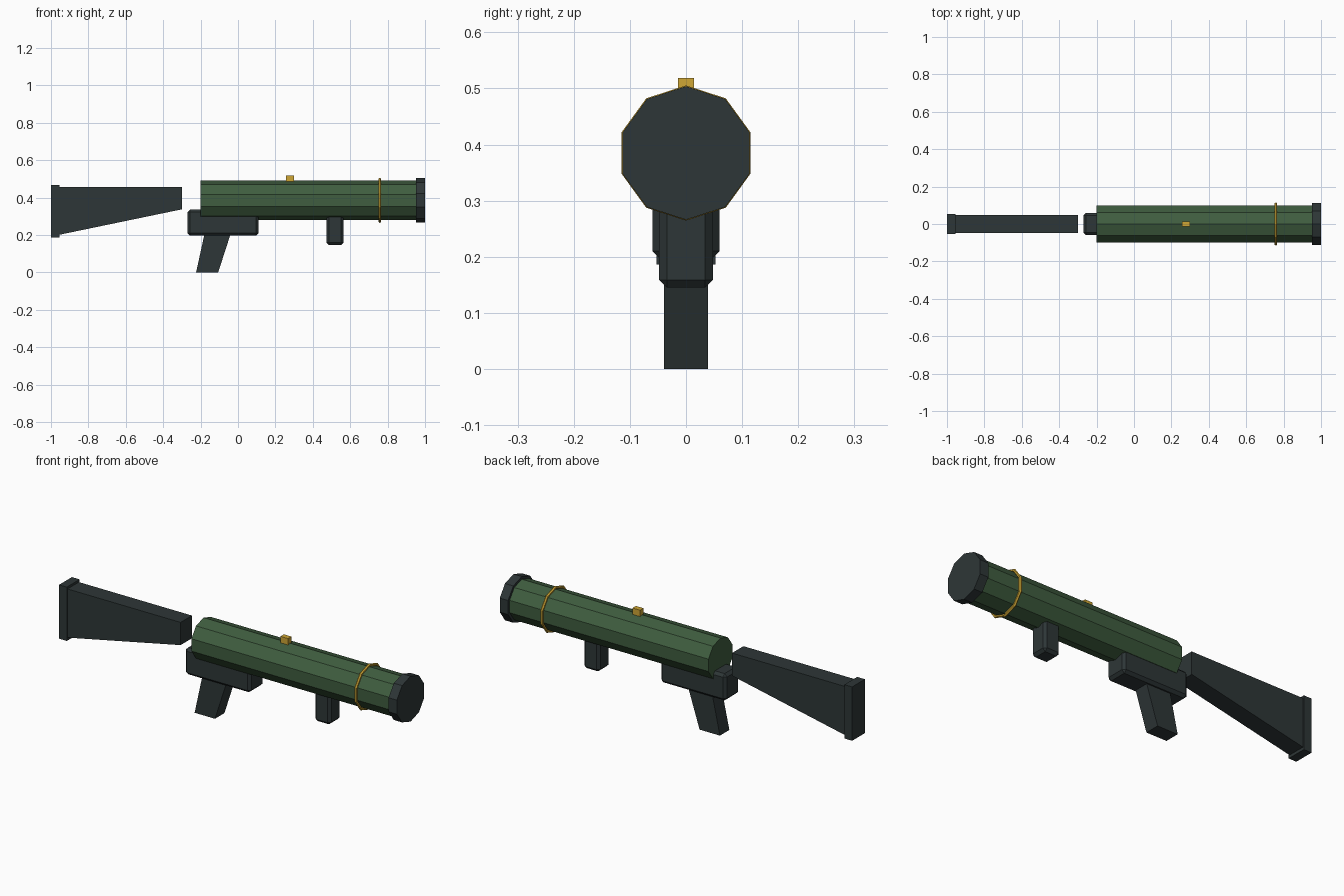
import bpy, bmesh, math
from mathutils import Matrix, Vector

cube = bpy.data.objects.get("Cube")
if cube:
    bpy.data.objects.remove(cube, do_unlink=True)


def material(name, rgb):
    m = bpy.data.materials.new(name)
    m.use_nodes = True
    m.diffuse_color = (*rgb, 1)
    m.node_tree.nodes["Principled BSDF"].inputs["Base Color"].default_value = (*rgb, 1)
    return m


GREEN = material("olive green", (0.05, 0.11, 0.05))
DARK = material("dark slate", (0.027, 0.037, 0.038))
GOLD = material("gold", (0.62, 0.38, 0.035))
AXIS_Z = 0.385  # height of the barrel axis


def finish(name, bm, mat):
    bmesh.ops.recalc_face_normals(bm, faces=bm.faces)
    mesh = bpy.data.meshes.new(name)
    bm.to_mesh(mesh)
    bm.free()
    mesh.materials.append(mat)
    ob = bpy.data.objects.new(name, mesh)
    bpy.context.collection.objects.link(ob)
    return ob


def prism(name, outline, half_width, mat, bevel=0):
    """Extrude an x-z outline symmetrically across y."""
    bm = bmesh.new()
    face = bm.faces.new([bm.verts.new((x, -half_width, z)) for x, z in outline])
    new = bmesh.ops.extrude_face_region(bm, geom=[face])["geom"]
    verts = [v for v in new if isinstance(v, bmesh.types.BMVert)]
    bmesh.ops.translate(bm, verts=verts, vec=(0, 2 * half_width, 0))
    if bevel:
        bmesh.ops.bevel(bm, geom=bm.edges[:], offset=bevel, segments=1,
                        affect='EDGES', profile=0.5)
    return finish(name, bm, mat)


def box(name, x0, x1, z0, z1, half_width, mat, bevel=0):
    outline = [(x0, z0), (x1, z0), (x1, z1), (x0, z1)]
    return prism(name, outline, half_width, mat, bevel)


def drum(name, x0, x1, radius, mat):
    """Ten-sided cylinder along x with flat top and bottom facets."""
    bm = bmesh.new()
    place = Matrix.Translation(((x0 + x1) / 2, 0, AXIS_Z)) @ Matrix.Rotation(math.pi / 2, 4, 'Y')
    turn = Matrix.Rotation(math.pi / 2, 4, 'Z')
    bmesh.ops.create_cone(bm, cap_ends=True, segments=10, radius1=radius,
                          radius2=radius, depth=x1 - x0, matrix=place @ turn)
    return finish(name, bm, mat)


def ring(name, x, major, minor, mat, segments=10, sides=6):
    """Faceted torus around the barrel, with a corner at the top."""
    bm = bmesh.new()
    loops = []
    for i in range(segments):
        a = math.tau * i / segments
        out = Vector((0, math.sin(a), math.cos(a)))
        loop = []
        for j in range(sides):
            b = math.tau * j / sides
            p = out * (major + minor * math.cos(b))
            loop.append(bm.verts.new((x + minor * math.sin(b), p.y, p.z + AXIS_Z)))
        loops.append(loop)
    for i in range(segments):
        here, there = loops[i], loops[(i + 1) % segments]
        for j in range(sides):
            k = (j + 1) % sides
            bm.faces.new((here[j], here[k], there[k], there[j]))
    return finish(name, bm, mat)


# Barrel, muzzle cap and fittings
drum("barrel_tube", -0.2, 0.96, 0.105, GREEN)
drum("muzzle_cap", 0.952, 1.0, 0.119, DARK)
ring("barrel_band", 0.759, 0.113, 0.0075, GOLD)
box("sight", 0.256, 0.3, 0.476, 0.519, 0.014, GOLD)

# Receiver and grips
box("receiver", -0.27, 0.11, 0.196, 0.336, 0.06, DARK, bevel=0.014)
prism("rear_grip", [(-0.224, 0), (-0.106, 0), (-0.038, 0.21), (-0.178, 0.21)], 0.039, DARK)
box("front_grip", 0.472, 0.565, 0.145, 0.32, 0.048, DARK, bevel=0.014)

# Shoulder stock and butt plate
prism("stock", [(-0.96, 0.2), (-0.3, 0.337), (-0.3, 0.456), (-0.96, 0.456)], 0.047, DARK)
box("butt_plate", -1.0, -0.955, 0.186, 0.468, 0.053, DARK)
